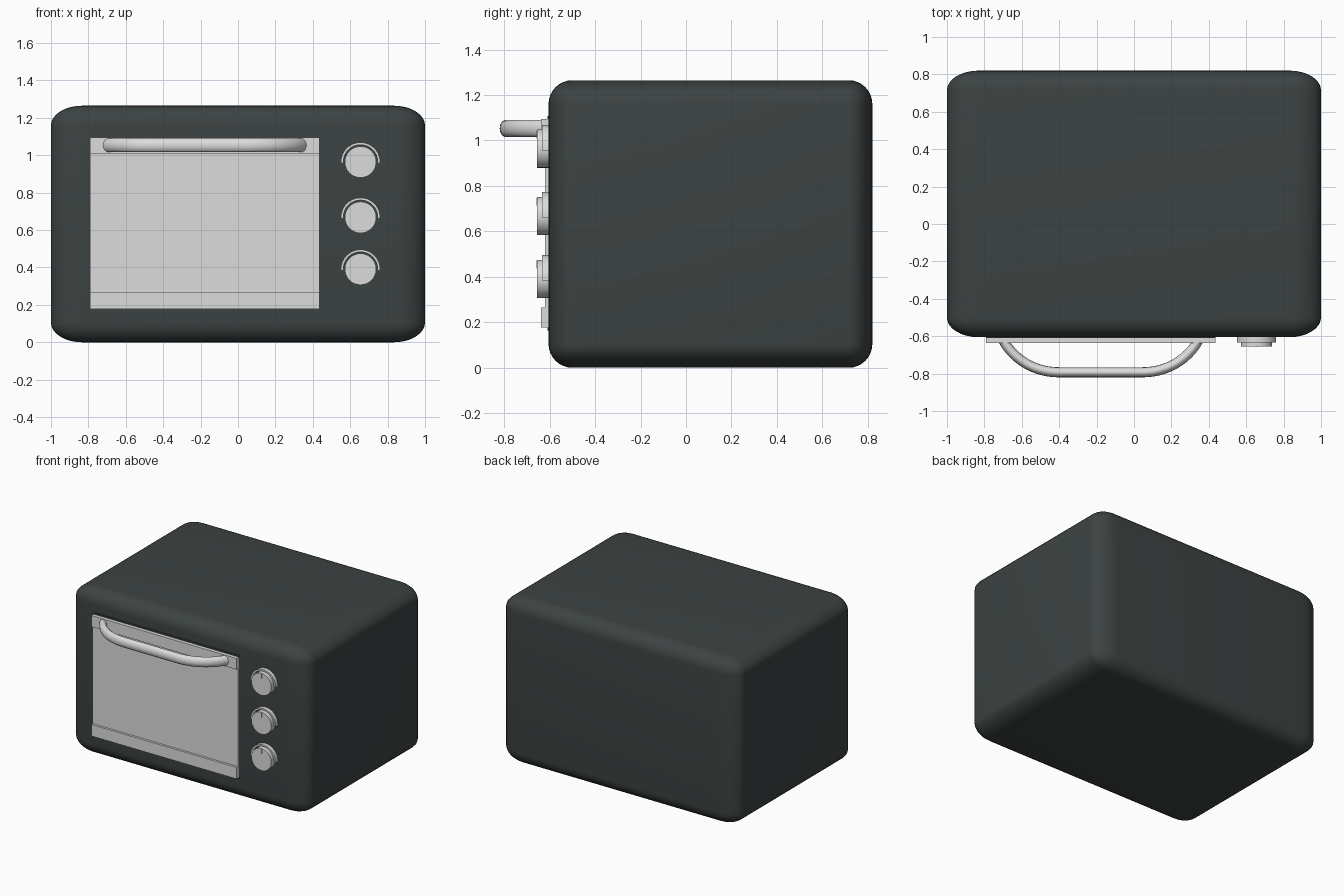
import bpy, bmesh, math
from mathutils import Matrix

if "Cube" in bpy.data.objects:
    bpy.data.objects.remove(bpy.data.objects["Cube"])


def material(name, rgb):
    m = bpy.data.materials.new(name)
    m.diffuse_color = (*rgb, 1)
    m.use_nodes = True
    m.node_tree.nodes["Principled BSDF"].inputs["Base Color"].default_value = m.diffuse_color
    return m


DARK = material("dark_slate", (0.046, 0.056, 0.055))
LIGHT = material("light_grey", (0.72, 0.72, 0.72))


def add(name, bm, mat, smooth=False):
    bmesh.ops.recalc_face_normals(bm, faces=bm.faces)
    me = bpy.data.meshes.new(name)
    for f in bm.faces:
        f.smooth = False
    bm.to_mesh(me)
    bm.free()
    me.materials.append(mat)
    ob = bpy.data.objects.new(name, me)
    bpy.context.collection.objects.link(ob)
    if smooth:
        bpy.ops.object.select_all(action='DESELECT')
        ob.select_set(True)
        bpy.context.view_layer.objects.active = ob
        bpy.ops.object.shade_smooth_by_angle(angle=math.radians(35))
    return ob


def box_bm(x0, x1, y0, y1, z0, z1):
    bm = bmesh.new()
    bmesh.ops.create_cube(bm, size=1)
    bmesh.ops.scale(bm, vec=(x1 - x0, y1 - y0, z1 - z0), verts=bm.verts)
    bmesh.ops.translate(bm, vec=((x0 + x1) / 2, (y0 + y1) / 2, (z0 + z1) / 2), verts=bm.verts)
    return bm


def box(name, mat, *dims):
    return add(name, box_bm(*dims), mat)


# Rounded body: corners are stretched along x
FRONT = -0.605
STRETCH = 1.6
bm = box_bm(-1 / STRETCH, 1 / STRETCH, FRONT, 0.82, 0, 1.265)
bmesh.ops.bevel(bm, geom=bm.edges[:], offset=0.105, segments=8, profile=0.5, affect='EDGES')
bmesh.ops.scale(bm, vec=(STRETCH, 1, 1), verts=bm.verts)
add("oven_body", bm, DARK, smooth=True)

# Door: glass panel, raised rails and dark seals above and below
DX0, DX1 = -0.79, 0.435
box("door_panel", LIGHT, DX0, DX1, -0.62, FRONT + 0.02, 0.18, 1.09)
box("door_top_rail", LIGHT, DX0, DX1, -0.637, FRONT + 0.02, 1.01, 1.095)
box("door_bottom_rail", LIGHT, DX0, DX1, -0.637, FRONT + 0.02, 0.177, 0.265)
for name, z in (("upper_door_seal", 1.094), ("lower_door_seal", 0.164)):
    box(name, DARK, DX0, DX1, -0.61, FRONT + 0.02, z, z + 0.013)

# Bowed handle: a Bezier tube stretched to an oval section
HX, HZ = (DX0 + DX1) / 2, 1.053
cu = bpy.data.curves.new("handle_path", 'CURVE')
cu.dimensions = '3D'
cu.bevel_depth = 0.027
cu.bevel_resolution = 5
cu.resolution_u = 14
cu.use_fill_caps = True
sp = cu.splines.new('BEZIER')
points = [  # position, left handle, right handle (x, y)
    ((-0.525, -0.615), (-0.54, -0.59), (-0.47, -0.72)),
    ((-0.22, -0.793), (-0.36, -0.793), (-0.10, -0.793)),
    ((0.22, -0.793), (0.10, -0.793), (0.36, -0.793)),
    ((0.525, -0.615), (0.47, -0.72), (0.54, -0.59)),
]
sp.bezier_points.add(len(points) - 1)
for p, (co, left, right) in zip(sp.bezier_points, points):
    p.handle_left_type = p.handle_right_type = 'FREE'
    p.co, p.handle_left, p.handle_right = (*co, 0), (*left, 0), (*right, 0)
cu.materials.append(LIGHT)
handle = bpy.data.objects.new("door_handle", cu)
handle.location = (HX, 0, HZ)
handle.scale = (1, 1, 1.4)
bpy.context.collection.objects.link(handle)


# Knobs with a half-ring dial and a small pointer
def knob(label, x, z):
    bm = bmesh.new()
    bmesh.ops.create_cone(bm, cap_ends=True, segments=32, radius1=0.084, radius2=0.084, depth=0.075,
                          matrix=Matrix.Translation((x, -0.6175, z)) @ Matrix.Rotation(math.pi / 2, 4, 'X'))
    add(label + "_knob", bm, LIGHT, smooth=True)

    bm = bmesh.new()
    n = 20
    rings = []
    for i in range(n + 1):
        a = math.radians(-4 + 188 * i / n)
        c, s = math.cos(a), math.sin(a)
        rings.append([bm.verts.new((x + r * c, y, z + r * s))
                      for r, y in ((0.092, -0.59), (0.105, -0.59), (0.105, -0.634), (0.092, -0.634))])
    for a, b in zip(rings, rings[1:]):
        for k in range(4):
            bm.faces.new((a[k], a[(k + 1) % 4], b[(k + 1) % 4], b[k]))
    bm.faces.new(rings[0])
    bm.faces.new(rings[-1][::-1])
    add(label + "_dial_ring", bm, LIGHT, smooth=True)

    box(label + "_pointer", LIGHT, x - 0.005, x + 0.005, -0.658, -0.64, z + 0.045, z + 0.08)


for label, z in (("upper", 0.964), ("middle", 0.668), ("lower", 0.391)):
    knob(label, 0.655, z)
